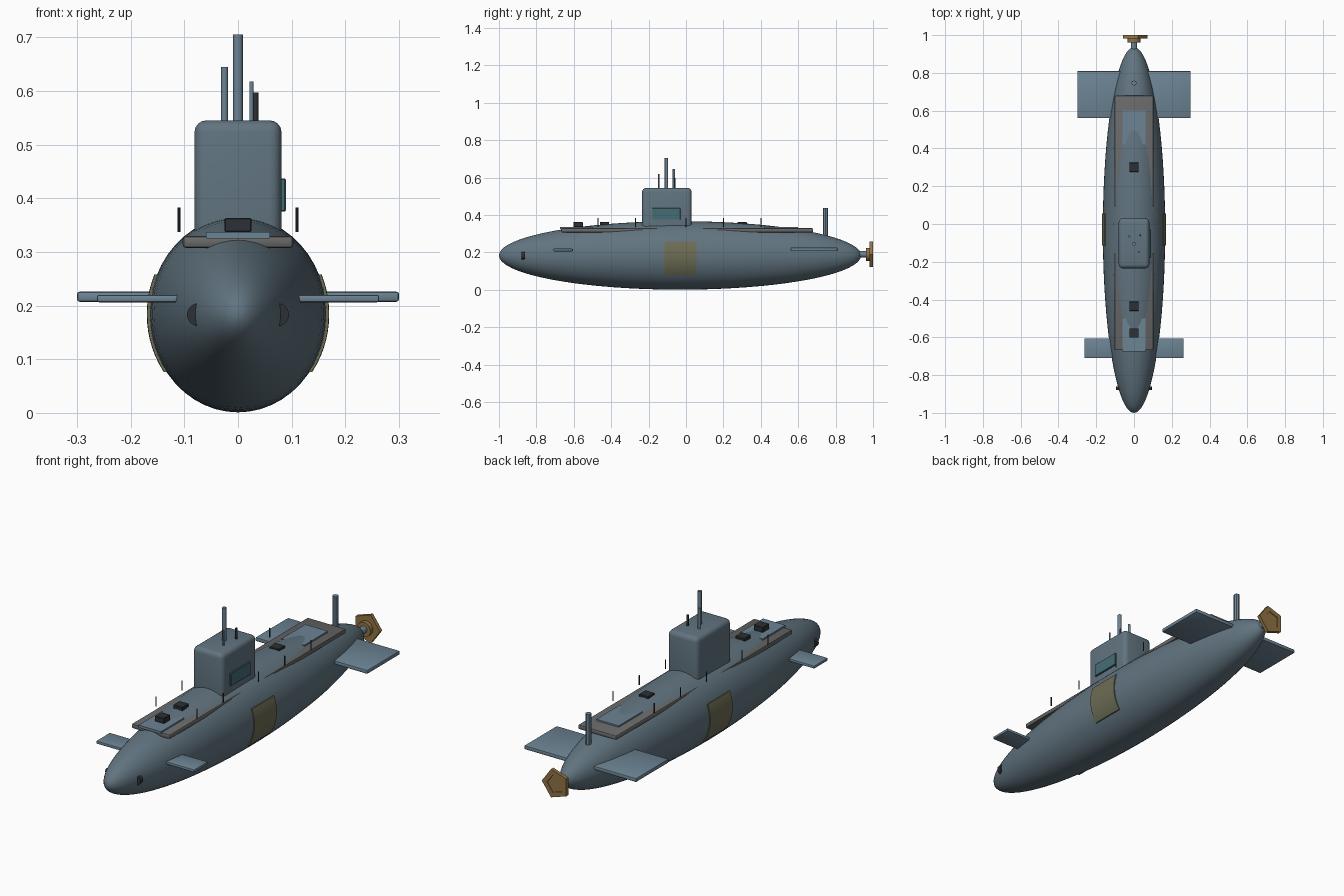
import bpy, bmesh, math
from mathutils import Matrix

if "Cube" in bpy.data.objects:
    bpy.data.objects.remove(bpy.data.objects["Cube"])

HULL_Y, HULL_Z = -0.032, 0.184
RX, RY, RZ = 0.165, 0.968, 0.183


def material(name, rgb):
    m = bpy.data.materials.new(name)
    m.diffuse_color = (*rgb, 1)
    m.use_nodes = True
    m.node_tree.nodes["Principled BSDF"].inputs["Base Color"].default_value = m.diffuse_color
    return m


SLATE = material("slate", (0.12, 0.175, 0.215))
STEEL = material("steel", (0.15, 0.23, 0.295))
DECK = material("deck_grey", (0.14, 0.14, 0.14))
DARK = material("dark", (0.025, 0.03, 0.035))
BRASS = material("brass", (0.28, 0.17, 0.06))
OLIVE = material("olive", (0.15, 0.15, 0.09))
TEAL = material("teal", (0.06, 0.15, 0.18))


def finish(name, bm, mat, angle=35):
    bmesh.ops.recalc_face_normals(bm, faces=bm.faces)
    me = bpy.data.meshes.new(name)
    bm.to_mesh(me)
    bm.free()
    ob = bpy.data.objects.new(name, me)
    bpy.context.collection.objects.link(ob)
    me.materials.append(mat)
    bpy.ops.object.select_all(action='DESELECT')
    ob.select_set(True)
    bpy.context.view_layer.objects.active = ob
    bpy.ops.object.shade_smooth_by_angle(angle=math.radians(angle))
    return ob


def box(name, lo, hi, mat, bevel=0, segments=2):
    bm = bmesh.new()
    size = [b - a for a, b in zip(lo, hi)]
    mid = [(a + b) / 2 for a, b in zip(lo, hi)]
    bmesh.ops.create_cube(bm, size=1, matrix=Matrix.Translation(mid) @ Matrix.Diagonal((*size, 1)))
    if bevel:
        bmesh.ops.bevel(bm, geom=bm.edges[:], offset=bevel, segments=segments,
                        profile=0.5, affect='EDGES')
    return finish(name, bm, mat)


def rod(name, x, y, z0, z1, r, mat, sides=16):
    bm = bmesh.new()
    bmesh.ops.create_cone(bm, cap_ends=True, segments=sides, radius1=r, radius2=r, depth=z1 - z0,
                          matrix=Matrix.Translation((x, y, (z0 + z1) / 2)))
    return finish(name, bm, mat)


def disc(name, x, z, y0, y1, r, mat, sides=24):
    # cylinder lying along the length of the boat
    bm = bmesh.new()
    bmesh.ops.create_cone(bm, cap_ends=True, segments=sides, radius1=r, radius2=r, depth=y1 - y0,
                          matrix=Matrix.Translation((x, (y0 + y1) / 2, z)) @ Matrix.Rotation(math.pi / 2, 4, 'X'))
    return finish(name, bm, mat)


# Hull: stretched sphere with poles at bow and stern
bm = bmesh.new()
bmesh.ops.create_uvsphere(bm, u_segments=48, v_segments=40, radius=1,
                          matrix=Matrix.Translation((0, HULL_Y, HULL_Z)) @ Matrix.Diagonal((RX, RY, RZ, 1))
                          @ Matrix.Rotation(math.pi / 2, 4, 'X'))
finish("hull", bm, SLATE, 60)

# Deck casing and raised plates
box("deck", (-0.103, -0.668, 0.307), (0.103, 0.68, 0.33), DECK, 0.007)
box("fore_deck_plate", (-0.06, -0.675, 0.325), (0.06, -0.5, 0.337), STEEL)
box("aft_deck_plate", (-0.06, 0.42, 0.325), (0.06, 0.6, 0.337), STEEL)
for i, y in enumerate((-0.577, -0.436, 0.3)):
    box(f"deck_hatch_{i}", (-0.025, y - 0.025, 0.337), (0.025, y + 0.025, 0.363), DARK, 0.002, 1)

# Sail with side window
box("sail", (-0.081, -0.235, 0.27), (0.081, 0.03, 0.545), SLATE, 0.022, 4)
box("sail_window", (0.075, -0.18, 0.375), (0.089, -0.03, 0.437), TEAL, 0.002, 1)

# Masts
rod("main_periscope", 0, -0.105, 0.53, 0.705, 0.009, STEEL)
rod("radar_mast", -0.025, -0.065, 0.53, 0.645, 0.0065, STEEL)
rod("antenna_mast", 0.025, -0.147, 0.53, 0.618, 0.004, STEEL)
rod("snorkel_mast", 0.033, -0.06, 0.53, 0.597, 0.005, DARK)


def side_panel(name, s):
    # shell patch lying just proud of the hull
    bm = bmesh.new()
    ny, nz = 6, 12
    grid = []
    for off in (0.005, -0.01):
        for j in range(nz + 1):
            for i in range(ny + 1):
                y = -0.115 + 0.17 * i / ny
                z = 0.076 + 0.182 * j / nz
                k = 1 - ((y - HULL_Y) / RY) ** 2 - ((z - HULL_Z) / RZ) ** 2
                grid.append(bm.verts.new((s * (RX * math.sqrt(k) + off), y, z)))
    w = ny + 1
    n = w * (nz + 1)
    for j in range(nz):
        for i in range(ny):
            a = j * w + i
            for o in (0, n):
                bm.faces.new([grid[o + q] for q in (a, a + 1, a + w + 1, a + w)])
    rim = ([i for i in range(ny)] + [j * w + ny for j in range(nz)]
           + [nz * w + i for i in range(ny, 0, -1)] + [j * w for j in range(nz, 0, -1)])
    for a, b in zip(rim, rim[1:] + rim[:1]):
        bm.faces.new([grid[a], grid[b], grid[n + b], grid[n + a]])
    finish(name, bm, OLIVE)


# Parts paired left and right
for side, s in (("left", -1), ("right", 1)):
    def pair_box(name, x0, x1, y0, y1, z0, z1, bevel):
        a, b = sorted((s * x0, s * x1))
        box(f"{side}_{name}", (a, y0, z0), (b, y1, z1), STEEL, bevel)
    pair_box("bow_plane", 0.04, 0.263, -0.71, -0.605, 0.206, 0.22, 0.004)
    pair_box("stern_plane", 0.04, 0.3, 0.56, 0.81, 0.207, 0.226, 0.005)
    side_panel(f"{side}_side_panel", s)
    disc(f"{side}_bow_sensor", s * 0.074, 0.183, -0.88, -0.86, 0.021, DARK)
    for i, y in enumerate((-0.47, -0.27, 0.0, 0.2, 0.4)):
        rod(f"{side}_rail_post_{i}", s * 0.11, y, 0.337, 0.383, 0.0025, DARK, 8)

# Rudder post, shaft and five-sided propeller
rod("rudder_post", 0, 0.746, 0.25, 0.437, 0.014, STEEL, 8)
disc("propeller_shaft", 0, 0.19, 0.9, 0.97, 0.017, STEEL)
disc("propeller_hub", 0, 0.19, 0.962, 0.99, 0.035, BRASS)
bm = bmesh.new()
ring = [bm.verts.new((0.072 * math.cos(2 * math.pi * k / 5), 0.982,
                      0.19 + 0.072 * math.sin(2 * math.pi * k / 5))) for k in range(5)]
face = bm.faces.new(ring)
ext = bmesh.ops.extrude_face_region(bm, geom=[face])
bmesh.ops.translate(bm, vec=(0, 0.018, 0), verts=[v for v in ext["geom"] if isinstance(v, bmesh.types.BMVert)])
bmesh.ops.recalc_face_normals(bm, faces=bm.faces)
back = max(bm.faces, key=lambda f: f.calc_center_median().y)
bmesh.ops.inset_region(bm, faces=[back], thickness=0.028, depth=0)
bmesh.ops.inset_region(bm, faces=[back], thickness=0.001, depth=-0.003)
finish("propeller", bm, BRASS, 30)
